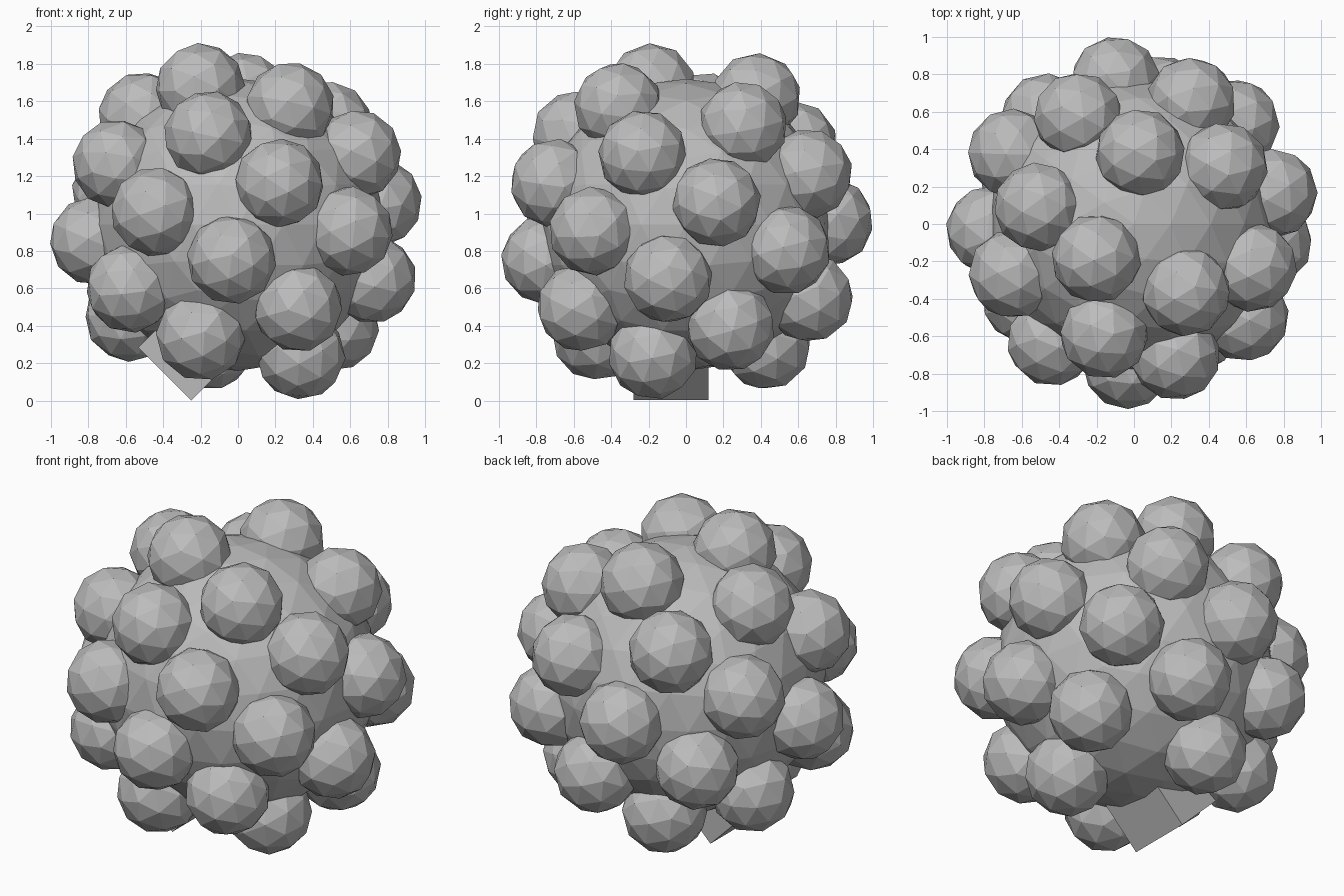
import bpy
import math
import random
from mathutils import Euler, Vector

random.seed(4)

if "Cube" in bpy.data.objects:
    bpy.data.objects.remove(bpy.data.objects["Cube"], do_unlink=True)

grey = bpy.data.materials.new("plain_grey")
grey.use_nodes = True
colour = (0.5, 0.5, 0.5, 1)
grey.diffuse_color = colour
grey.node_tree.nodes["Principled BSDF"].inputs["Base Color"].default_value = colour

RING = 0.77            # horizontal reach of the ball centres
RISE = 0.79            # vertical reach of the ball centres
CENTRE = 0.932
COUNT = 31
GOLDEN = math.pi * (3 - math.sqrt(5))


def finish(name):
    obj = bpy.context.object
    obj.name = name
    obj.data.materials.append(grey)
    return obj


def spiral_point(i):
    """Point number i of an even spiral running from top to bottom."""
    height = 1 - 2 * i / COUNT
    reach = RING * math.sqrt(1 - height * height)
    angle = -GOLDEN * i
    return Vector((reach * math.cos(angle), reach * math.sin(angle),
                   CENTRE + RISE * height))


# Faceted core
bpy.ops.mesh.primitive_ico_sphere_add(subdivisions=3, radius=0.78, location=(0, 0, 0.94))
finish("core")

# Low-poly balls half sunk into the core, poles left bare
for i in range(1, COUNT - 1):
    turn = Euler([random.uniform(0, math.tau) for _ in range(3)])
    bpy.ops.mesh.primitive_ico_sphere_add(subdivisions=2, radius=0.24,
                                          location=spiral_point(i), rotation=turn)
    finish(f"ball_{i}")

# Angular block in place of the lowest ball, resting on one edge
bpy.ops.mesh.primitive_cube_add(size=0.4, location=(-0.25, -0.08, 0.285),
                                rotation=(0, math.radians(45), 0))
finish("bottom_block")
